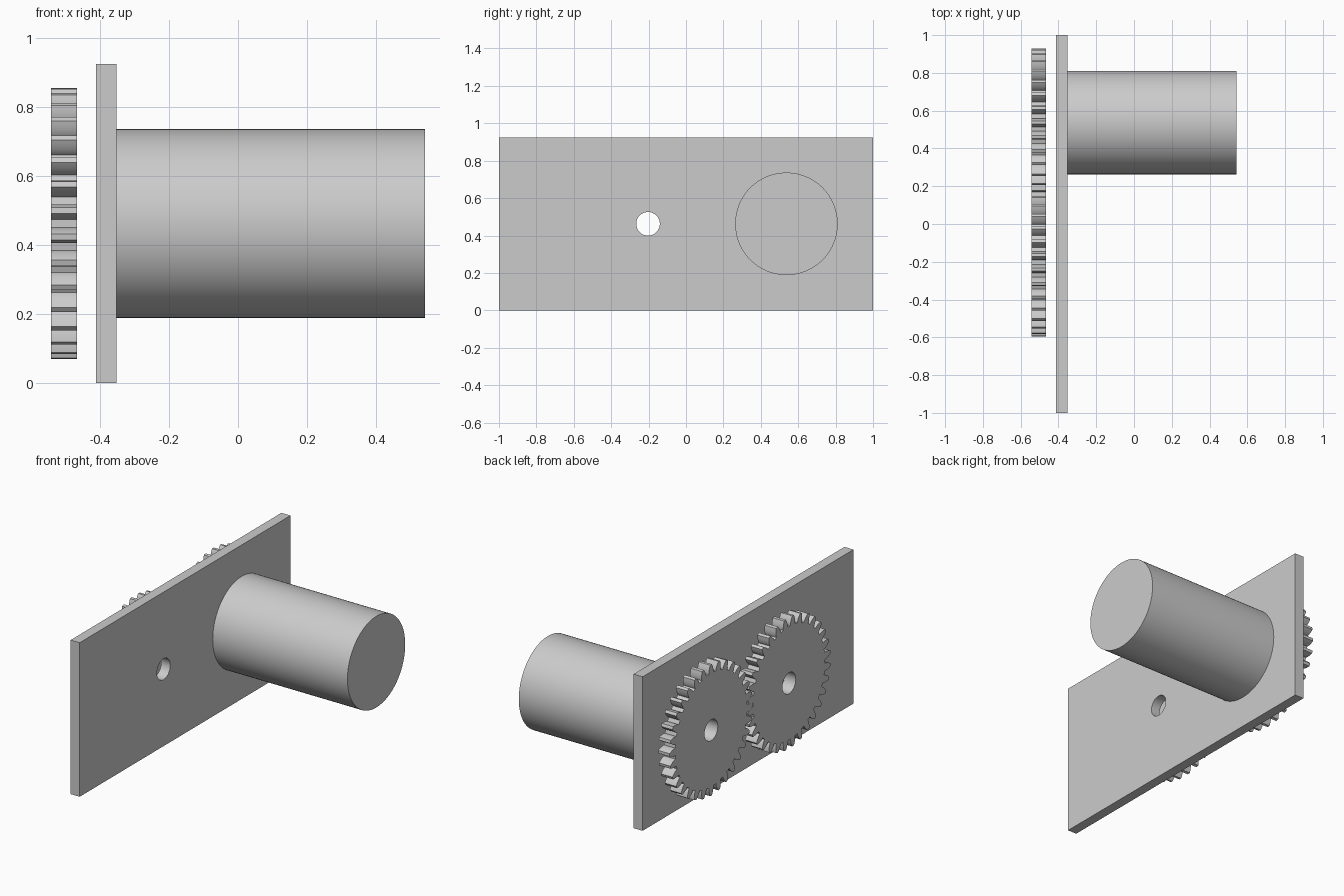
import bpy, bmesh, math

cube = bpy.data.objects.get("Cube")
if cube:
    bpy.data.objects.remove(cube, do_unlink=True)

AXIS_Z = 0.4625
MOTOR_Y, DRIVEN_Y = 0.537, -0.203
HOLE_R = 0.063
TEETH = 32
PITCH_R = (MOTOR_Y - DRIVEN_Y) / 2
MODULE = 2 * PITCH_R / TEETH

grey = bpy.data.materials.new("plain grey")
grey.use_nodes = True
grey.diffuse_color = (0.6, 0.6, 0.6, 1)
grey.node_tree.nodes["Principled BSDF"].inputs["Base Color"].default_value = (0.6, 0.6, 0.6, 1)


def prism(name, outline, x0, x1):
    """Extrude a (y, z) outline along x."""
    bm = bmesh.new()
    face = bm.faces.new([bm.verts.new((x0, y, z)) for y, z in outline])
    ext = bmesh.ops.extrude_face_region(bm, geom=[face])
    verts = [g for g in ext["geom"] if isinstance(g, bmesh.types.BMVert)]
    bmesh.ops.translate(bm, verts=verts, vec=(x1 - x0, 0, 0))
    bmesh.ops.recalc_face_normals(bm, faces=bm.faces)
    mesh = bpy.data.meshes.new(name)
    bm.to_mesh(mesh)
    bm.free()
    mesh.materials.append(grey)
    obj = bpy.data.objects.new(name, mesh)
    bpy.context.collection.objects.link(obj)
    return obj


def circle(y, radius, count=64):
    steps = [2 * math.pi * i / count for i in range(count)]
    return [(y + radius * math.cos(a), AXIS_Z + radius * math.sin(a)) for a in steps]


def activate(obj):
    bpy.ops.object.select_all(action="DESELECT")
    obj.select_set(True)
    bpy.context.view_layer.objects.active = obj


def drill(obj, y):
    """Cut a shaft hole along x through the object."""
    cutter = prism("hole_cutter", circle(y, HOLE_R), -0.7, -0.2)
    cutter.hide_render = True
    mod = obj.modifiers.new("hole", "BOOLEAN")
    mod.operation, mod.solver, mod.object = "DIFFERENCE", "EXACT", cutter
    activate(obj)
    bpy.ops.object.modifier_apply(modifier=mod.name)
    bpy.data.objects.remove(cutter, do_unlink=True)


def smooth(obj):
    activate(obj)
    bpy.ops.object.shade_smooth_by_angle(angle=math.radians(25))


def involute(angle):
    return math.tan(angle) - angle


def gear_outline(y, phase):
    """Involute spur gear outline around the given axis."""
    pressure = math.radians(20)
    base = PITCH_R * math.cos(pressure)
    root, tip = PITCH_R - 1.25 * MODULE, PITCH_R + MODULE
    flank = [(root, math.pi / (2 * TEETH) + involute(pressure))]
    for i in range(6):
        r = base + (tip - base) * i / 5
        roll = math.acos(min(1, base / r))
        flank.append((r, flank[0][1] - involute(roll)))
    tooth = [(r, -a) for r, a in flank] + [(r, a) for r, a in reversed(flank)]
    points = []
    for t in range(TEETH):
        centre = 2 * math.pi * (t + phase) / TEETH
        points += [(y + r * math.cos(centre + a), AXIS_Z + r * math.sin(centre + a))
                   for r, a in tooth]
    return points


# Mounting plate with shaft holes
plate = prism("mounting_plate", [(-1, 0), (1, 0), (1, 2 * AXIS_Z), (-1, 2 * AXIS_Z)], -0.412, -0.352)
for y in (MOTOR_Y, DRIVEN_Y):
    drill(plate, y)
smooth(plate)

# Motor body
smooth(prism("motor_body", circle(MOTOR_Y, 0.274, 96), -0.352, 0.543))

# Meshing gears, half a tooth out of phase
for name, y, phase in (("motor_gear", MOTOR_Y, 0), ("driven_gear", DRIVEN_Y, 0.5)):
    gear = prism(name, gear_outline(y, phase), -0.543, -0.467)
    drill(gear, y)
    smooth(gear)
